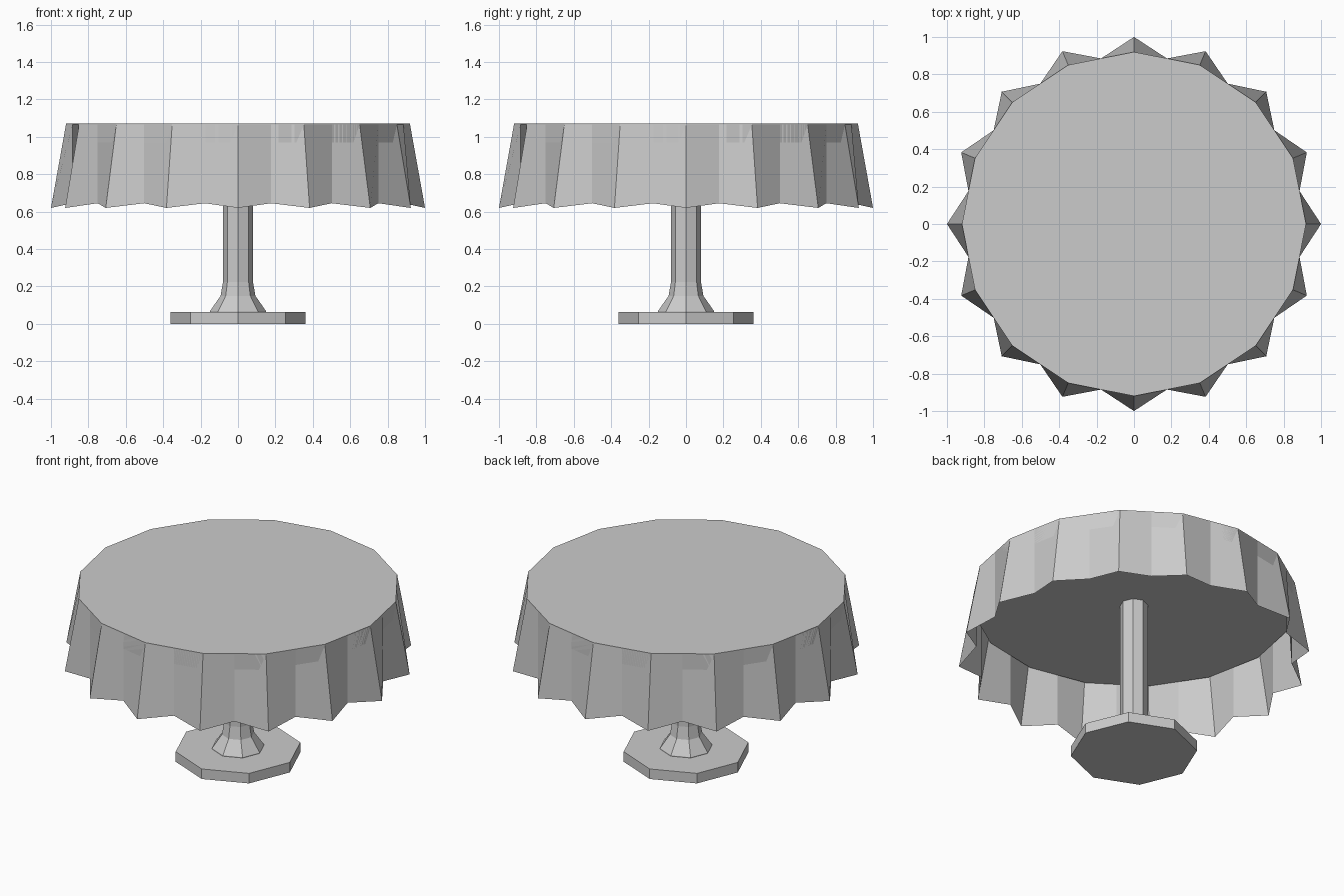
import bpy, bmesh
from math import cos, sin, pi

if "Cube" in bpy.data.objects:
    bpy.data.objects.remove(bpy.data.objects["Cube"])


def ring(bm, r, z, n):
    return [bm.verts.new((r * cos(2 * pi * i / n), r * sin(2 * pi * i / n), z)) for i in range(n)]


def bridge(bm, a, b):
    n = len(a)
    for i in range(n):
        j = (i + 1) % n
        bm.faces.new((a[i], a[j], b[j], b[i]))


def finish(bm, name):
    mesh = bpy.data.meshes.new(name)
    bm.to_mesh(mesh)
    bm.free()
    obj = bpy.data.objects.new(name, mesh)
    bpy.context.collection.objects.link(obj)
    return obj


def lathe(name, profile, n):
    """Capped solid of revolution; profile is (radius, z) from bottom to top."""
    bm = bmesh.new()
    rings = [ring(bm, r, z, n) for r, z in profile]
    for a, b in zip(rings, rings[1:]):
        bridge(bm, a, b)
    bm.faces.new(rings[0][::-1])
    bm.faces.new(rings[-1])
    return finish(bm, name)


# Octagonal foot, and post with a flared bottom
lathe("foot", [(0.36, 0), (0.36, 0.063)], 8)
lathe("post", [(0.15, 0.06), (0.15, 0.068), (0.093, 0.15), (0.08, 0.225), (0.08, 0.98)], 8)

# Sixteen-sided table top
FOLDS = 16
lathe("table_top", [(0.92, 0.97), (0.92, 1.07)], FOLDS)

# Pleated cloth skirt: ridges flare outward, valleys hang straight down
bm = bmesh.new()
valley = 0.92 * cos(pi / FOLDS)
top, hem = [], []
for i in range(2 * FOLDS):
    a = pi * i / FOLDS
    ridge = i % 2 == 0
    r_top = 0.92 if ridge else valley
    r_hem, z_hem = (1.0, 0.62) if ridge else (valley, 0.645)
    top.append(bm.verts.new((r_top * cos(a), r_top * sin(a), 1.065)))
    hem.append(bm.verts.new((r_hem * cos(a), r_hem * sin(a), z_hem)))
bridge(bm, hem, top)
finish(bm, "cloth_skirt")
